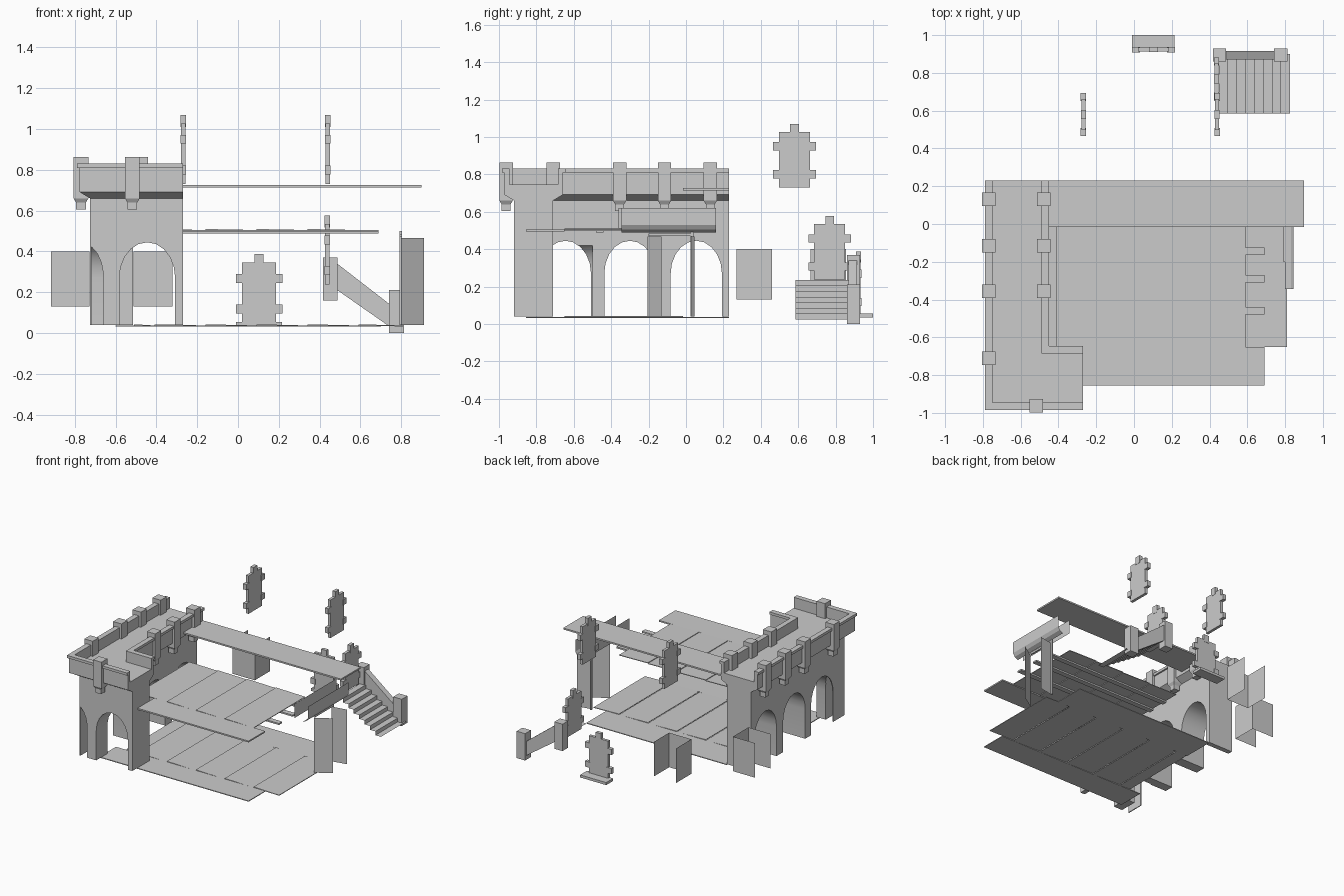
import bpy, bmesh, math
from mathutils import Matrix

if "Cube" in bpy.data.objects:
    bpy.data.objects.remove(bpy.data.objects["Cube"])


def finish(name, bm, fix=True):
    if fix:
        bmesh.ops.recalc_face_normals(bm, faces=bm.faces)
    me = bpy.data.meshes.new(name)
    bm.to_mesh(me)
    bm.free()
    ob = bpy.data.objects.new(name, me)
    bpy.context.collection.objects.link(ob)
    return ob


def boxes(name, *dims):
    bm = bmesh.new()
    for x0, x1, y0, y1, z0, z1 in dims:
        m = Matrix.Translation(((x0+x1)/2, (y0+y1)/2, (z0+z1)/2)) @ Matrix.Diagonal((x1-x0, y1-y0, z1-z0, 1))
        bmesh.ops.create_cube(bm, size=1, matrix=m)
    return finish(name, bm)


def prism(name, pts, vec):
    """Extrude a closed 3D outline along vec."""
    bm = bmesh.new()
    f = bm.faces.new([bm.verts.new(p) for p in pts])
    r = bmesh.ops.extrude_face_region(bm, geom=[f])
    bmesh.ops.translate(bm, vec=vec, verts=[v for v in r['geom'] if isinstance(v, bmesh.types.BMVert)])
    return finish(name, bm)


def sheets(name, *quads):
    bm = bmesh.new()
    for q in quads:
        bm.faces.new([bm.verts.new(p) for p in q])
    return finish(name, bm, False)


def wall(x0, y0, x1, y1, z0, z1):
    return [(x0, y0, z0), (x1, y1, z0), (x1, y1, z1), (x0, y0, z1)]


def ribbon(prof, y0, y1):
    """Quads sweeping an x-z profile along y."""
    return [[(a[0], y0, a[1]), (b[0], y0, b[1]), (b[0], y1, b[1]), (a[0], y1, a[1])]
            for a, b in zip(prof, prof[1:])]


# L-shaped gatehouse body with arched passages
def outline(o, z):
    return [(-.725-o, -.92-o, z), (-.27, -.92-o, z), (-.27, -.71+o, z),
            (-.515+o, -.71+o, z), (-.515+o, .23, z), (-.725-o, .23, z)]


body = prism("gatehouse_body", outline(0, .04), (0, 0, .62))


def arch(c, half=.137, spring=.27, top=.445):
    pts = [(c-half, -.05)]
    for i in range(11):
        a = math.pi*(1-i/10)
        pts.append((c+half*math.cos(a), spring+(top-spring)*math.sin(a)))
    return pts + [(c+half, -.05)]


cutters = [prism("cutter", [(-.9, y, z) for y, z in arch(c)], (.6 if c > -.6 else .4, 0, 0))
           for c in (-.645, -.3, .055)]
cutters.append(prism("cutter", [(x, -1.1, z) for x, z in arch(-.445)], (0, .6, 0)))
# half passage at the outer corner, behind a thin side wall
half = [(-.718, -.05), (-.718, .422), (-.69, .39), (-.67, .345), (-.66, .29), (-.66, -.05)]
cutters.append(prism("cutter", [(x, -1.1, z) for x, z in half], (0, .4, 0)))
bpy.context.view_layer.objects.active = body
for c in cutters:
    m = body.modifiers.new("passage", 'BOOLEAN')
    m.operation = 'DIFFERENCE'
    m.solver = 'EXACT'
    m.object = c
    bpy.ops.object.modifier_apply(modifier=m.name)
    bpy.data.objects.remove(c)
body.select_set(True)
bpy.ops.object.shade_smooth_by_angle(angle=math.radians(30))
body.select_set(False)

# Flared parapet with coping and sunken walkway, open at both ends
bm = bmesh.new()
rings = [[bm.verts.new(p) for p in outline(o, z)] for o, z in
         ((0, .66), (.053, .692), (.053, .81), (.065, .81), (.065, .83), (.025, .83), (.025, .745))]
for i in range(6):
    j = (i+1) % 6
    if i in (1, 4):
        bm.faces.new([r[i] for r in rings] + [r[j] for r in reversed(rings)])
    else:
        for a, b in zip(rings, rings[1:]):
            bm.faces.new((a[i], a[j], b[j], b[i]))
bm.faces.new(rings[-1])
finish("parapet", bm)

# Merlons with tapered feet
bm = bmesh.new()
spots = [(-.77, y) for y in (.13, -.115, -.355, -.71)] + [(-.478, y) for y in (.13, -.115, -.355)]
for x, y in spots + [(-.518, -.962)]:
    prev = None
    for s, z in ((.024, .605), (.024, .64), (.036, .66), (.036, .863)):
        ring = [bm.verts.new((x+s*a, y+s*b, z)) for a, b in ((-1, -1), (1, -1), (1, 1), (-1, 1))]
        if prev:
            for i in range(4):
                bm.faces.new((prev[i], prev[i-1], ring[i-1], ring[i]))
        else:
            bm.faces.new(ring)
        prev = ring
    bm.faces.new(prev)
finish("merlons", bm)


# Rows of slightly tilted slabs
def slabs(name, x0, widths, z, drop):
    bm = bmesh.new()
    for w in widths:
        f = [bm.verts.new(p) for p in ((x0, -.65, z), (x0+w, -.65, z-drop), (x0+w, -.015, z-drop), (x0, -.015, z))]
        g = [bm.verts.new(v.co - Matrix.Identity(3)[2]*.005) for v in f]
        bm.faces.new(f)
        bm.faces.new(g)
        for i in range(4):
            bm.faces.new((f[i], f[i-1], g[i-1], g[i]))
        x0 += w
    finish(name, bm)


# Ground floor
slabs("floor_slabs", -.51, [.1, .25, .25, .25, .25, .22], .043, .006)
boxes("floor_edges", (-.6, .69, -.855, -.65, .032, .038), (-.51, .7, -.015, .23, .032, .038))

# Upper deck, joists, front ledge and back roof strip
slabs("deck_slabs", -.41, [.25]*4, .510, .005)
boxes("deck_joists", *[(-.41, .69, y-.02, y+.02, .488, .5) for y in (-.145, -.29, -.46)])
boxes("front_ledge", (-.27, .69, -.855, -.65, .495, .506))
boxes("back_roof_strip", (-.5, .9, -.015, .23, .714, .726))

# Trough beam: two side sheets and a partial curved underside
sheets("trough_beam", *ribbon([(.74, .62), (.74, .51)], -.36, .16),
       *ribbon([(.80, .49), (.83, .505), (.845, .53), (.845, .62)], -.345, .16))

# Doorway: posts, lintel and two angled leaves
boxes("door_frame", (.792, .804, .025, .04, .04, .5), (.792, .804, -.2, .04, .47, .485))
sheets("door_leaves", wall(.80, -.205, .912, -.132, .04, .467), wall(.80, .025, .912, .045, .04, .467))

# Open-ended crates behind the gatehouse
sheets("back_crate", wall(-.512, .665, -.512, .855, .13, .4), wall(-.32, .665, -.32, .855, .13, .4),
       wall(-.512, .665, -.32, .665, .13, .4))
sheets("side_crate", wall(-.918, .27, -.728, .27, .13, .4), wall(-.918, .46, -.728, .46, .13, .4),
       wall(-.728, .27, -.728, .46, .13, .4))

# Staircase: zigzag treads, sloping side rail and end pillars
zig = []
for i in range(8):
    x, z = .45+i*.047, .235-i*.03
    zig += [(x, z), (x+.047, z)]
sheets("stair_steps", *ribbon(zig, .585, .9))
prism("stair_rail", [(.48, .87, .345), (.745, .87, .14), (.745, .87, .03), (.48, .87, .215)], (0, .045, 0))
boxes("stair_pillars", (.417, .487, .86, .93, .16, .37), (.74, .813, .86, .93, 0, .21))


# Upright plaques with side lugs and top block
def plaque(name, cx, cy, z, side):
    parts = [(-.083, .083, -.011, .011, 0, .297), (-.023, .023, -.013, .013, .28, .34)]
    for s in (-1, 1):
        for h in (.07, .22):
            a, b = sorted((s*.072, s*.114))
            parts.append((a, b, -.014, .014, h-.022, h+.022))
    ob = boxes(name, *parts)
    ob.location = (cx, cy, z)
    if side:
        ob.rotation_euler.z = math.pi/2


plaque("front_plaque", .103, .923, .048, False)
boxes("plaque_base", (-.01, .215, .915, 1.0, .035, .055))
plaque("stair_plaque", .437, .768, .237, True)
plaque("high_plaque_right", .44, .58, .73, True)
plaque("high_plaque_left", -.268, .58, .73, True)
